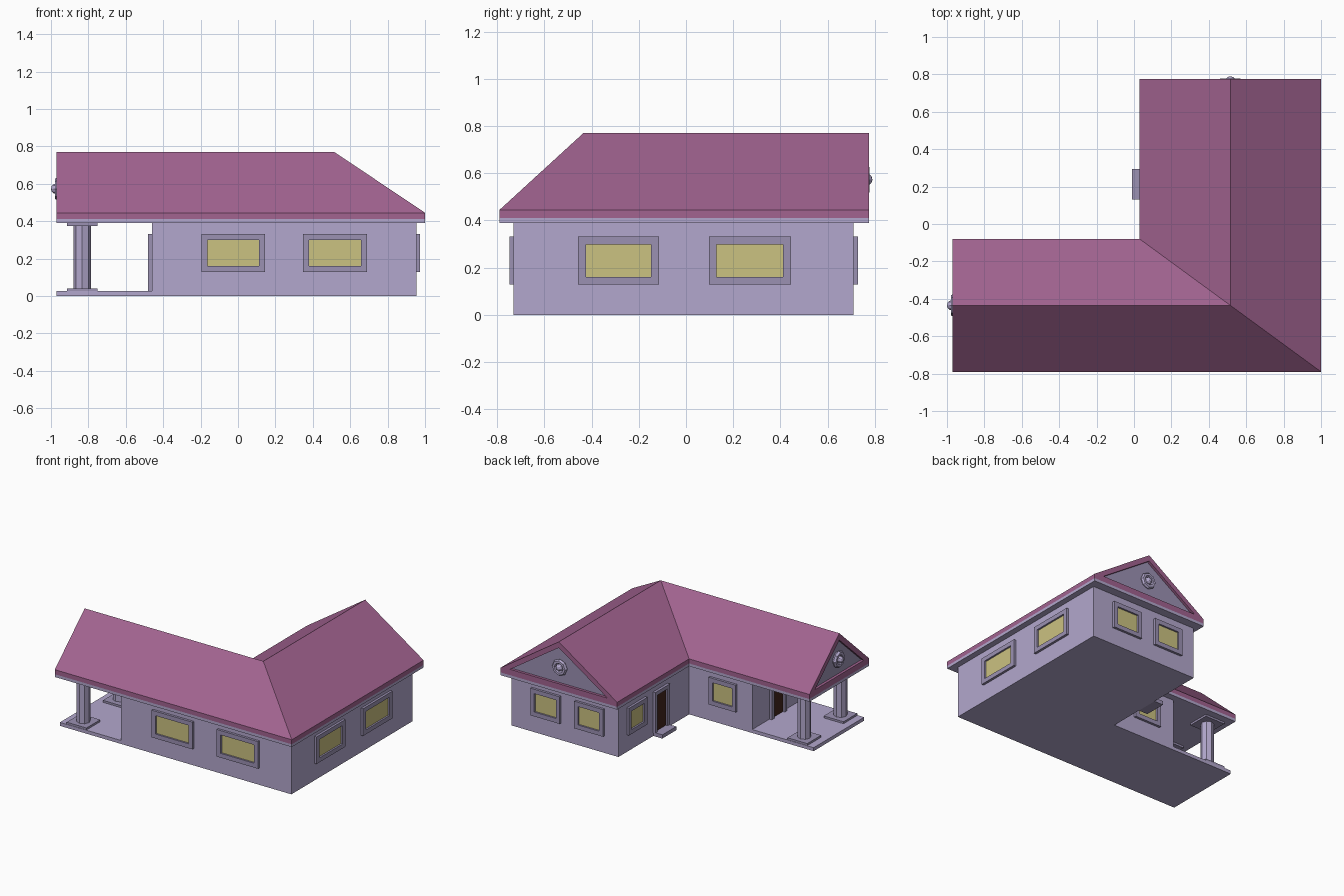
import bpy, bmesh, math
from mathutils import Vector, Matrix

if "Cube" in bpy.data.objects:
    bpy.data.objects.remove(bpy.data.objects["Cube"])


def material(name, rgb):
    m = bpy.data.materials.new(name)
    m.diffuse_color = (*rgb, 1)
    m.use_nodes = True
    m.node_tree.nodes["Principled BSDF"].inputs["Base Color"].default_value = m.diffuse_color
    return m


WALL = material("lilac wall", (0.45, 0.39, 0.61))
ROOF = material("plum roof", (0.36, 0.125, 0.28))
TRIM = material("grey lilac trim", (0.33, 0.285, 0.45))
GLASS = material("yellow glass", (0.60, 0.54, 0.22))
DOOR = material("dark brown door", (0.055, 0.018, 0.012))


def add(name, verts, faces, mats, idx=None):
    me = bpy.data.meshes.new(name)
    me.from_pydata([tuple(v) for v in verts], [], faces)
    for m in mats:
        me.materials.append(m)
    for i in idx or []:
        me.polygons[i].material_index = 1
    bm = bmesh.new()
    bm.from_mesh(me)
    bmesh.ops.recalc_face_normals(bm, faces=bm.faces)
    bm.to_mesh(me)
    bm.free()
    ob = bpy.data.objects.new(name, me)
    bpy.context.collection.objects.link(ob)
    return ob


def prism(name, outline, z0, z1, mat):
    n = len(outline)
    verts = [(x, y, z) for z in (z0, z1) for x, y in outline]
    faces = [list(range(n))[::-1], list(range(n, 2 * n))]
    faces += [(i, (i + 1) % n, (i + 1) % n + n, i + n) for i in range(n)]
    return add(name, verts, faces, [mat])


def box(name, x0, x1, y0, y1, z0, z1, mat):
    return prism(name, [(x0, y0), (x1, y0), (x1, y1), (x0, y1)], z0, z1, mat)


def ell(x0, y0, x1, y1, xi, yi):
    return [(x0, y0), (x1, y0), (x1, y1), (xi, y1), (xi, yi), (x0, yi)]


def opening(name, axis, side, wall, u, z, pane, margin=0.033, sill=None, out=0.018):
    """Raised frame on a wall with a sunk pane."""
    sill = margin if sill is None else sill
    verts = []
    for inset, depth in ((0, -0.005), (0, out), (1, out), (1, 0.005)):
        a, b = u[0] + inset * margin, u[1] - inset * margin
        c, d = z[0] + inset * sill, z[1] - inset * margin
        p = wall + side * depth
        for s, t in ((a, c), (b, c), (b, d), (a, d)):
            verts.append((p, s, t) if axis == 'x' else (s, p, t))
    faces = [(r * 4 + i, r * 4 + (i + 1) % 4, r * 4 + 4 + (i + 1) % 4, r * 4 + 4 + i)
             for r in range(3) for i in range(4)]
    faces += [(3, 2, 1, 0), (12, 13, 14, 15)]
    return add(name, verts, faces, [TRIM, pane], [13])


# walls, porch floor and eave slab
XL, XR, YF, YB, XI, YI = -0.46, 0.955, -0.73, 0.71, 0.065, -0.13
prism("house_walls", ell(XL, YF, XR, YB, XI, YI), 0, 0.392, WALL)
box("porch_floor", -0.97, XL, YF, YI, 0, 0.026, WALL)
prism("eave_slab", ell(-0.97, -0.79, 1.0, 0.775, 0.03, -0.08), 0.39, 0.411, WALL)

# roof: L-shaped hip and valley with sunk gable ends
E0, E1, RZ, SUNK = 0.41, 0.445, 0.77, 0.02
V = [(x, y, z) for z in (E0, E1)
     for x, y in ell(-0.97, -0.79, 1.0, 0.775, 0.03, -0.08)]
V += [(-0.97, -0.435, RZ), (0.515, -0.435, RZ), (0.515, 0.775, RZ)]  # 12 13 14
F = [(0, 5, 4, 3, 2, 1),
     (0, 1, 7, 6), (1, 2, 8, 7), (3, 4, 10, 9), (4, 5, 11, 10),
     (6, 7, 13, 12), (7, 8, 14, 13), (9, 10, 13, 14), (10, 11, 12, 13)]
gables = []


def gable_end(a, b, top, along, inward, half, apex):
    mid = (Vector(V[a]) + Vector(V[b])) / 2
    tri = [mid - along * half, mid + along * half, mid.copy()]
    tri[0].z = tri[1].z = 0.455
    tri[2].z = apex
    k = len(V)
    V.extend(tri + [t + inward * SUNK for t in tri])
    F.extend([(a, a + 6, k), (a + 6, top, k + 2, k), (top, b + 6, k + 1, k + 2),
              (b + 6, b, k + 1), (b, a, k, k + 1)])
    F.extend([(k + i, k + (i + 1) % 3, k + 3 + (i + 1) % 3, k + 3 + i) for i in range(3)])
    gables.append(len(F))
    F.append((k + 3, k + 4, k + 5))


gable_end(5, 0, 12, Vector((0, -1, 0)), Vector((1, 0, 0)), 0.29, 0.718)
gable_end(2, 3, 14, Vector((-1, 0, 0)), Vector((0, -1, 0)), 0.405, 0.725)
add("roof", V, F, [ROOF, TRIM], gables)


# round gable ornaments: ring with a knob
def ornament(name, loc, rot, tip):
    bpy.ops.mesh.primitive_torus_add(major_segments=8, minor_segments=6, major_radius=0.045,
                                     minor_radius=0.017, location=loc, rotation=rot)
    ring = bpy.context.object
    ring.name = name + "_ring"
    bpy.ops.mesh.primitive_uv_sphere_add(segments=8, ring_count=6, radius=0.028,
                                         location=tip, rotation=rot)
    knob = bpy.context.object
    knob.name = name + "_knob"
    for o in (ring, knob):
        o.data.materials.append(WALL)


ornament("porch_gable_ornament", (-0.965, -0.435, 0.573), (0, math.pi / 2, 0), (-0.972, -0.435, 0.573))
ornament("back_gable_ornament", (0.515, 0.763, 0.573), (math.pi / 2, 0, 0), (0.515, 0.762, 0.573))

# windows
Z = (0.128, 0.332)
for i, u in enumerate([(-0.195, 0.145), (0.347, 0.69)]):
    opening(f"front_window_{i}", 'y', -1, YF, u, Z, GLASS)
for i, u in enumerate([(-0.457, -0.115), (0.097, 0.445)]):
    opening(f"right_window_{i}", 'x', 1, XR, u, Z, GLASS)
for i, u in enumerate([(0.18, 0.42), (0.54, 0.785)]):
    opening(f"back_window_{i}", 'y', 1, YB, u, Z, GLASS)
opening("court_side_window", 'x', -1, XI, (0.39, 0.61), Z, GLASS)
opening("court_back_window", 'y', 1, YI, (-0.335, -0.11), Z, GLASS)

# doors and doorstep
opening("court_door", 'x', -1, XI, (0.125, 0.30), (0.026, 0.332), DOOR, 0.028, 0.0, 0.02)
opening("porch_door", 'x', -1, XL, (-0.515, -0.335), (0.026, 0.332), DOOR, 0.028, 0.0, 0.02)
box("doorstep", -0.01, XI, 0.13, 0.295, 0, 0.028, TRIM)

# octagonal porch columns with square bases and caps
for tag, y in (("front", -0.645), ("back", -0.215)):
    x, h = -0.833, 0.082
    ring = [(x + 0.047 * math.cos(a * math.pi / 4), y + 0.047 * math.sin(a * math.pi / 4))
            for a in range(8)]
    prism(tag + "_column", ring, 0.026, 0.385, WALL)
    box(tag + "_column_base", x - h, x + h, y - h, y + h, 0.024, 0.041, TRIM)
    box(tag + "_column_cap", x - h, x + h, y - h, y + h, 0.375, 0.391, TRIM)
